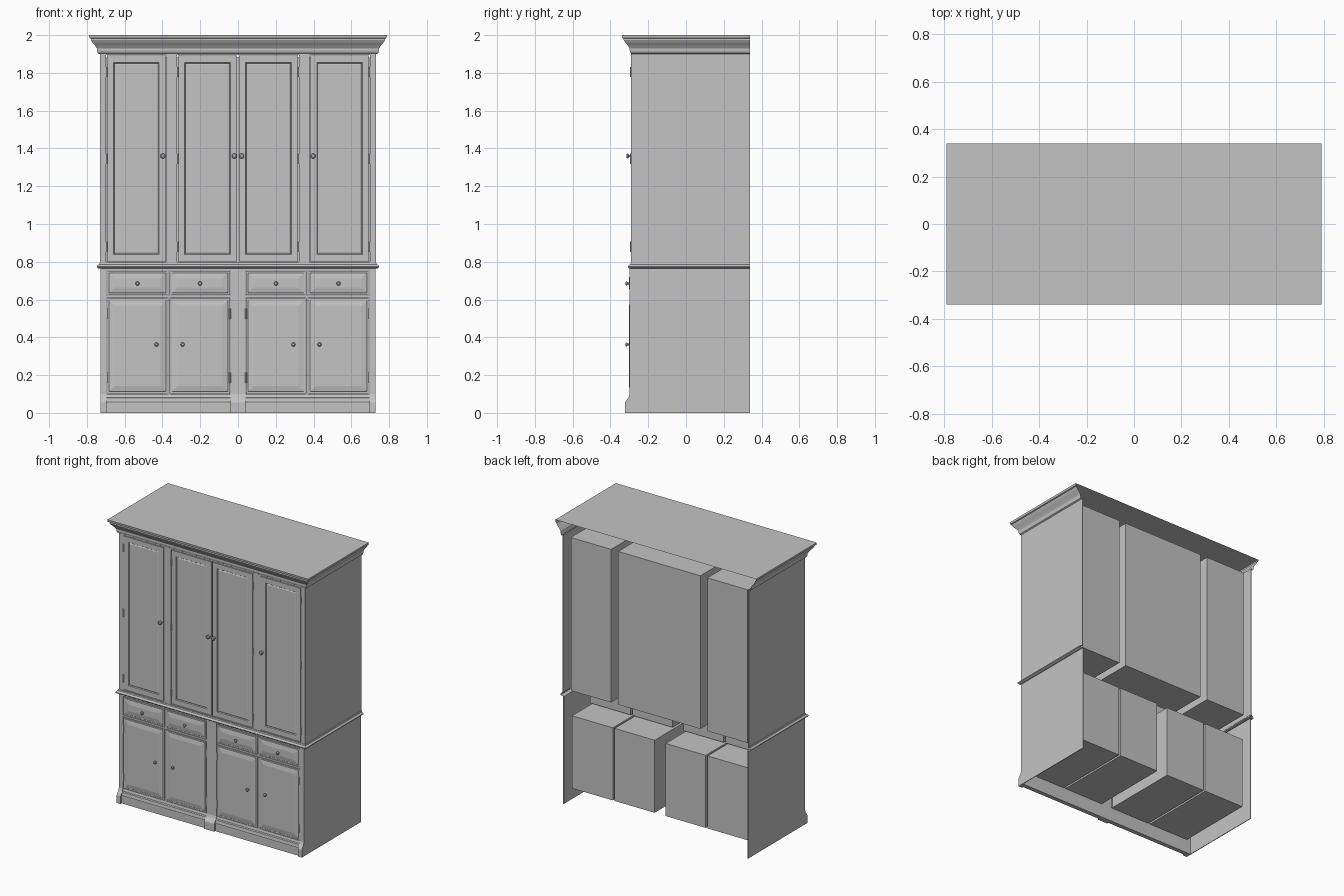
import bpy
import bmesh
import math
from mathutils import Matrix

if "Cube" in bpy.data.objects:
    bpy.data.objects.remove(bpy.data.objects["Cube"], do_unlink=True)

# One painted finish
paint = bpy.data.materials.new("grey_paint")
paint.use_nodes = True
grey = (0.55, 0.55, 0.55, 1)
paint.diffuse_color = grey
paint.node_tree.nodes["Principled BSDF"].inputs["Base Color"].default_value = grey

BACK = 0.34
UP_Y = -0.29     # upper face frame
LOW_Y = -0.298   # lower face frame


def finish(name, bm, fix=True):
    if fix:
        bmesh.ops.recalc_face_normals(bm, faces=bm.faces)
    mesh = bpy.data.meshes.new(name)
    bm.to_mesh(mesh)
    bm.free()
    mesh.materials.append(paint)
    obj = bpy.data.objects.new(name, mesh)
    bpy.context.collection.objects.link(obj)
    return obj


def box_bm(x0, x1, y0, y1, z0, z1):
    bm = bmesh.new()
    mid = Matrix.Translation(((x0 + x1) / 2, (y0 + y1) / 2, (z0 + z1) / 2))
    size = Matrix.Diagonal((abs(x1 - x0), abs(y1 - y0), abs(z1 - z0), 1))
    bmesh.ops.create_cube(bm, size=1, matrix=mid @ size)
    bmesh.ops.recalc_face_normals(bm, faces=bm.faces)
    return bm


def box(name, *dims):
    return finish(name, box_bm(*dims))


def panel_front(name, dims, steps):
    """Box whose front face is stepped by (inset, depth) pairs."""
    bm = box_bm(*dims)
    face = min(bm.faces, key=lambda f: f.calc_center_median().y)
    for inset, depth in steps:
        bmesh.ops.inset_region(bm, faces=[face], thickness=inset, depth=depth,
                               use_even_offset=True)
    return finish(name, bm)


def extrude_x(name, profile, x0, x1):
    """Solid from a side (y, z) profile, extruded along x."""
    bm = bmesh.new()
    face = bm.faces.new([bm.verts.new((x0, y, z)) for y, z in profile])
    new = bmesh.ops.extrude_face_region(bm, geom=[face])["geom"]
    verts = [v for v in new if isinstance(v, bmesh.types.BMVert)]
    bmesh.ops.translate(bm, verts=verts, vec=(x1 - x0, 0, 0))
    return finish(name, bm)


def moulding(name, profile, half, front, cap=False):
    """Sweep an (outset, z) profile round the two sides and the front."""
    bm = bmesh.new()
    rings = []
    for o, z in profile:
        path = [(-half - o, BACK), (-half - o, front - o),
                (half + o, front - o), (half + o, BACK)]
        rings.append([bm.verts.new((x, y, z)) for x, y in path])
    for a, b in zip(rings, rings[1:]):
        for i in range(3):
            bm.faces.new((a[i], a[i + 1], b[i + 1], b[i]))
    if cap:
        bm.faces.new(rings[-1])
    return finish(name, bm, fix=False)


def knob(name, x, y, z, scale):
    """Turned knob facing the front."""
    profile = [(0.008, 0), (0.005, 0.005), (0.005, 0.011), (0.012, 0.017),
               (0.012, 0.021), (0.007, 0.025), (0, 0.025)]
    bm = bmesh.new()
    verts = [bm.verts.new((x + r * scale, y - d, z)) for r, d in profile]
    edges = [bm.edges.new(pair) for pair in zip(verts, verts[1:])]
    bmesh.ops.spin(bm, geom=verts + edges, cent=(x, y, z), axis=(0, 1, 0),
                   angle=math.tau, steps=16)
    bmesh.ops.remove_doubles(bm, verts=bm.verts, dist=0.0001)
    obj = finish(name, bm)
    obj.data.shade_smooth()
    obj.data.set_sharp_from_angle(angle=math.radians(35))


def hinge(name, x, y, z):
    bm = bmesh.new()
    bmesh.ops.create_cone(bm, cap_ends=True, segments=8, radius1=0.005,
                          radius2=0.005, depth=0.055,
                          matrix=Matrix.Translation((x, y, z)))
    finish(name, bm)


# Crown with closed top, and waist moulding
moulding("crown", [(0, 1.90), (0.008, 1.905), (0.012, 1.918), (0.012, 1.93),
                   (0.022, 1.945), (0.036, 1.962), (0.044, 1.975),
                   (0.044, 1.982), (0.052, 1.985), (0.054, 2.0)],
         0.735, -0.286, cap=True)
moulding("waist_moulding", [(-0.01, 0.765), (0.012, 0.765), (0.018, 0.769),
                            (0.02, 0.775), (0.016, 0.781), (0.009, 0.785),
                            (0.006, 0.792), (-0.004, 0.792)], 0.728, -0.288)

# Foot profile shared by the posts and the lower sides
foot = [(LOW_Y, 0.765), (LOW_Y, 0.1), (-0.304, 0.082), (-0.316, 0.066),
        (-0.323, 0.055), (-0.323, 0)]
post = [(-0.28, 0)] + [(-0.28, 0.765)] + foot
extrude_x("centre_post", post, -0.04, 0.04)
extrude_x("base_board", [(-0.28, 0), (-0.28, 0.1), (-0.294, 0.1), (-0.298, 0.082),
                         (-0.306, 0.078), (-0.308, 0.062), (-0.311, 0.058),
                         (-0.311, 0)], -0.7, 0.7)

# Upper rails and centre cabinet
box("upper_top_rail", -0.73, 0.73, UP_Y, -0.28, 1.895, 1.91)
box("upper_bottom_rail", -0.73, 0.73, UP_Y, -0.28, 0.785, 0.798)
box("upper_centre_cabinet", -0.323, 0.323, -0.275, 0.30, 0.797, 1.884)

RECESSED = [(0.036, 0), (0.004, -0.006), (0.007, 0.003)]
RAISED = [(0.01, 0), (0.002, 0.002), (0.028, 0.005)]

for side, s in (("right", -1), ("left", 1)):
    # Carcass sides and face stiles
    box("upper_side_" + side, s * 0.726, s * 0.731, UP_Y, BACK, 0.785, 1.91)
    extrude_x("lower_side_" + side, [(BACK, 0), (BACK, 0.765)] + foot,
              s * 0.722, s * 0.727)
    extrude_x("corner_post_" + side, post, s * 0.696, s * 0.727)
    box("upper_outer_stile_" + side, s * 0.698, s * 0.73, UP_Y, -0.28, 0.79, 1.90)
    box("upper_inner_stile_" + side, s * 0.322, s * 0.378, UP_Y, -0.28, 0.79, 1.90)
    box("lower_stile_" + side, s * 0.361, s * 0.369, -0.294, -0.28, 0.1, 0.765)
    for label, z0, z1 in (("top", 0.754, 0.768), ("middle", 0.609, 0.622),
                          ("bottom", 0.09, 0.1)):
        box(label + "_lower_rail_" + side, s * 0.04, s * 0.697, -0.294, -0.28, z0, z1)

    # Cabinet bodies, seen from the back
    box("upper_side_cabinet_" + side, s * 0.378, s * 0.695, -0.275, 0.30, 0.797, 1.884)

    # Upper doors: (position, edges, knob x, hinge x)
    for pos, x0, x1, kx, hx in (("inner", 0.004, 0.318, 0.02, 0.321),
                                ("outer", 0.382, 0.694, 0.398, 0.697)):
        tag = pos + "_" + side
        panel_front("upper_door_" + tag,
                    (s * x0, s * x1, UP_Y - 0.001, -0.276, 0.802, 1.891), RECESSED)
        knob("upper_knob_" + tag, s * kx, UP_Y, 1.36, 1.1)
        for i, z in enumerate((0.88, 1.345, 1.805)):
            hinge(f"upper_hinge_{tag}_{i}", s * hx, UP_Y - 0.001, z)

    # Lower doors and drawers: (position, edges, knob x, hinge x)
    for pos, x0, x1, kx, hx in (("inner", 0.043, 0.358, 0.293, 0.042),
                                ("outer", 0.372, 0.692, 0.432, 0.692)):
        tag = pos + "_" + side
        panel_front("lower_door_" + tag,
                    (s * x0, s * x1, -0.295, -0.276, 0.103, 0.606), RAISED)
        panel_front("drawer_" + tag,
                    (s * x0, s * x1, -0.295, -0.276, 0.625, 0.751), RAISED)
        box("lower_cabinet_" + tag, s * x0, s * x1, -0.275, 0.29, 0.1, 0.615)
        box("drawer_box_" + tag, s * x0, s * x1, -0.275, 0.09, 0.63, 0.75)
        knob("lower_knob_" + tag, s * kx, -0.296, 0.362, 0.9)
        knob("drawer_knob_" + tag, s * (x0 + x1) / 2, -0.296, 0.685, 0.9)
        for i, z in enumerate((0.185, 0.525)):
            hinge(f"lower_hinge_{tag}_{i}", s * hx, -0.295, z)
